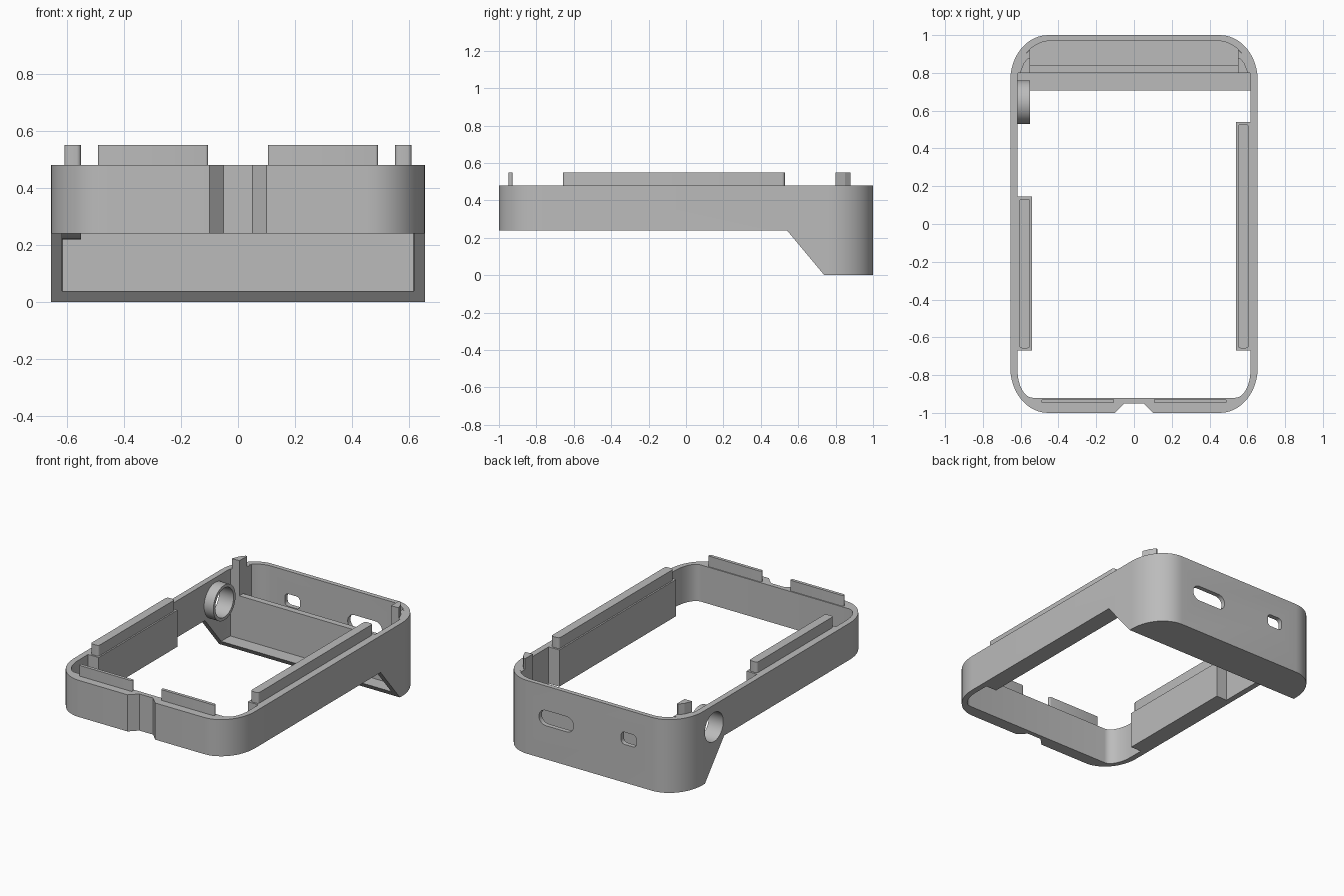
import bpy, bmesh, math
from mathutils import Matrix

cube = bpy.data.objects.get("Cube")
if cube:
    bpy.data.objects.remove(cube, do_unlink=True)

grey = bpy.data.materials.new("light_grey")
grey.use_nodes = True
colour = (0.5, 0.5, 0.5, 1)
grey.diffuse_color = colour
grey.node_tree.nodes["Principled BSDF"].inputs["Base Color"].default_value = colour


def prism(name, outline, low, high, frame=Matrix()):
    """Extrude a flat outline from low to high along the frame's z axis."""
    bm = bmesh.new()
    face = bm.faces.new([bm.verts.new((a, b, low)) for a, b in outline])
    new = bmesh.ops.extrude_face_region(bm, geom=[face])["geom"]
    bmesh.ops.translate(bm, vec=(0, 0, high - low),
                        verts=[v for v in new if isinstance(v, bmesh.types.BMVert)])
    bm.transform(frame)
    bmesh.ops.recalc_face_normals(bm, faces=bm.faces)
    mesh = bpy.data.meshes.new(name)
    bm.to_mesh(mesh)
    bm.free()
    obj = bpy.data.objects.new(name, mesh)
    bpy.context.collection.objects.link(obj)
    mesh.materials.append(grey)
    return obj


def rounded(x0, x1, y0, y1, front, back, steps=12):
    """Rectangle with elliptical corners; front and back are (rx, ry)."""
    corners = [(x1, y1, back, -1, -1), (x0, y1, back, 1, -1),
               (x0, y0, front, 1, 1), (x1, y0, front, -1, 1)]
    points = []
    for k, (x, y, (rx, ry), sx, sy) in enumerate(corners):
        for i in range(steps + 1):
            t = math.pi / 2 * (k + i / steps)
            points.append((x + sx * rx + rx * math.cos(t),
                           y + sy * ry + ry * math.sin(t)))
    return points


def box(name, x0, x1, y0, y1, z0, z1):
    return prism(name, [(x0, y0), (x1, y0), (x1, y1), (x0, y1)], z0, z1)


def smooth(obj):
    bpy.ops.object.select_all(action='DESELECT')
    obj.select_set(True)
    bpy.context.view_layer.objects.active = obj
    bpy.ops.object.shade_smooth_by_angle(angle=math.radians(25))


def cut(obj, *cutters):
    """Subtract cutters from the object, then remove them."""
    bpy.context.view_layer.objects.active = obj
    for cutter in cutters:
        cutter.hide_render = True
        mod = obj.modifiers.new("cut", 'BOOLEAN')
        mod.operation, mod.solver, mod.object = 'DIFFERENCE', 'EXACT', cutter
        bpy.ops.object.modifier_apply(modifier=mod.name)
        bpy.data.objects.remove(cutter, do_unlink=True)


# Local axes (a, b, c) pointing along world axes
ALONG_X = Matrix(((0, 0, 1, 0), (1, 0, 0, 0), (0, 1, 0, 0), (0, 0, 0, 1)))
ALONG_Y = Matrix(((1, 0, 0, 0), (0, 0, 1, 0), (0, 1, 0, 0), (0, 0, 0, 1)))


def circle(y, z, r, count=40):
    return [(y + r * math.cos(2 * math.pi * i / count),
             z + r * math.sin(2 * math.pi * i / count)) for i in range(count)]


RIM, TAB, BASE = 0.48, 0.55, 0.24
PORT_Y, PORT_Z = 0.645, 0.335

# Frame: rounded shell with open bottom, deeper at the back
shell = prism("frame_shell",
              rounded(-0.655, 0.655, -1, 1, (0.2, 0.24), (0.2, 0.24)), 0, RIM)
cavity = prism("cavity_cutter",
               rounded(-0.617, 0.617, -0.92, 0.97, (0.08, 0.15), (0.18, 0.2)), 0.04, 1)
underside = prism("underside_cutter",
                  [(-2, -1), (0.74, -1), (0.74, 0), (0.54, BASE), (-2, BASE)],
                  -2, 2, ALONG_X)
notch = prism("notch_cutter",
              [(-0.15, -1.05), (0.15, -1.05), (0.05, -0.95), (-0.05, -0.95)], -1, 1)
wide_slot = prism("wide_slot_cutter",
                  rounded(0.115, 0.365, 0.22, 0.32, (0.049, 0.049), (0.049, 0.049), 6),
                  0.9, 1.1, ALONG_Y)
small_slot = prism("small_slot_cutter",
                   rounded(-0.34, -0.23, 0.25, 0.33, (0.025, 0.025), (0.025, 0.025), 6),
                   0.9, 1.1, ALONG_Y)
port = prism("port_cutter", circle(PORT_Y, PORT_Z, 0.095), -0.8, -0.5, ALONG_X)
cut(shell, cavity, underside, notch, wide_slot, small_slot, port)
smooth(shell)

# Round port collar on the right wall
collar = prism("port_collar", circle(PORT_Y, PORT_Z, 0.115), -0.64, -0.55, ALONG_X)
bore = prism("bore_cutter", circle(PORT_Y, PORT_Z, 0.095), -0.8, -0.5, ALONG_X)
cut(collar, bore)
smooth(collar)

# Upright partition in the deep back pocket
box("back_partition", -0.617, 0.617, 0.80, 0.84, 0.03, 0.32)

# Side rails with raised tongues
for name, side, y0, y1 in (("left", 1, -0.67, 0.54), ("right", -1, -0.67, 0.145)):
    xs = sorted((side * 0.54, side * 0.63))
    box(name + "_rail", *xs, y0, y1, BASE, RIM)
    xs = sorted((side * 0.55, side * 0.608))
    tongue = prism(name + "_tongue",
                   rounded(*xs, y0 + 0.012, y1 - 0.012, (0.015, 0.015), (0.015, 0.015), 4),
                   RIM - 0.02, TAB)
    smooth(tongue)

for name, side in (("left", 1), ("right", -1)):
    # Front tongues
    xs = sorted((side * 0.105, side * 0.49))
    tongue = prism(name + "_front_tongue",
                   rounded(*xs, -0.948, -0.927, (0.009, 0.009), (0.009, 0.009), 4),
                   RIM - 0.02, TAB)
    smooth(tongue)
    # Back corner posts and their pointed tabs
    prism(name + "_back_post",
          [(side * x, y) for x, y in
           ((0.55, 0.80), (0.625, 0.80), (0.60, 0.87), (0.55, 0.925))], 0.03, RIM)
    prism(name + "_back_tab",
          [(side * x, y) for x, y in
           ((0.55, 0.80), (0.605, 0.80), (0.585, 0.85), (0.56, 0.88), (0.55, 0.88))],
          RIM - 0.02, TAB)
